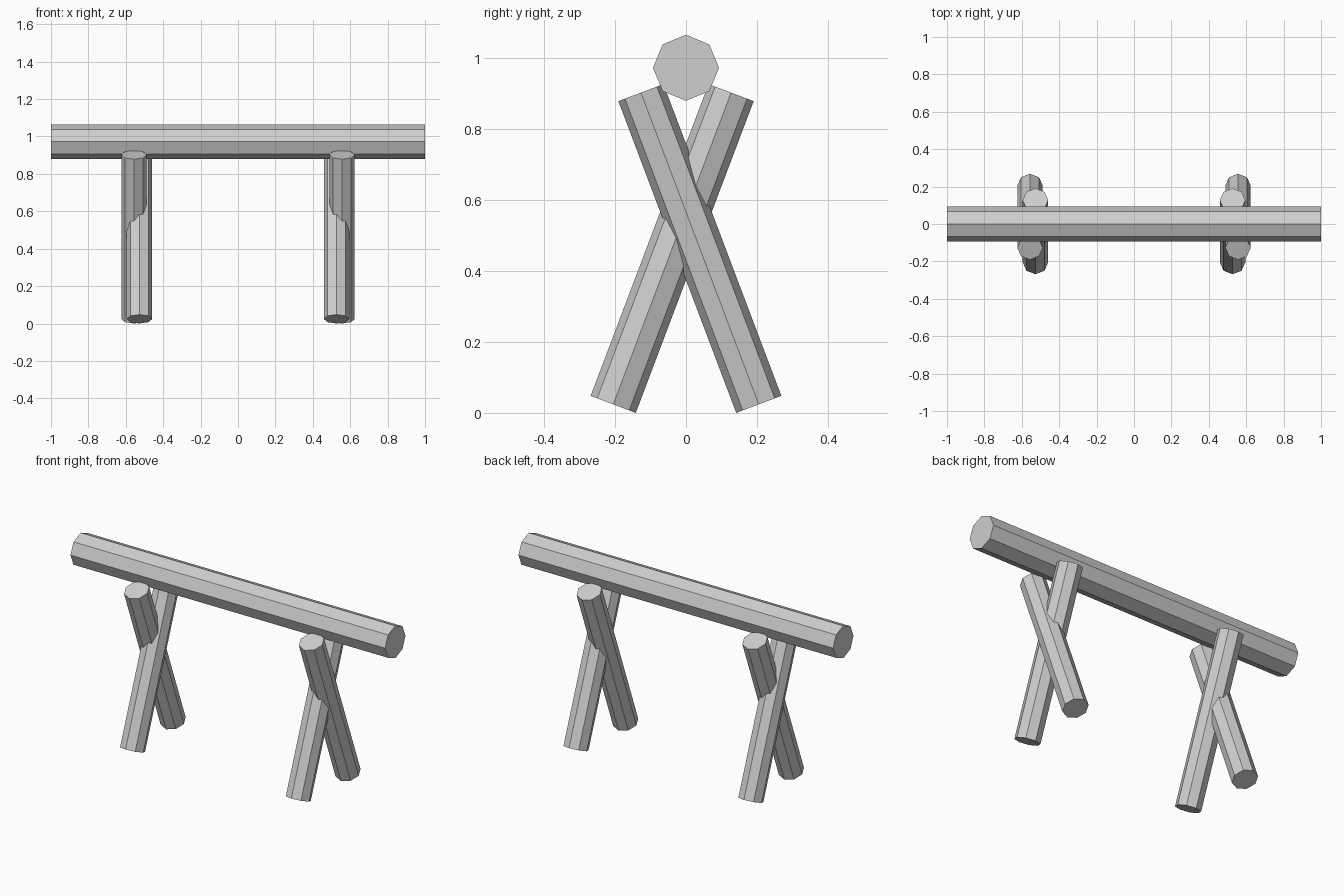
import bpy
import math
from mathutils import Vector, Matrix

cube = bpy.data.objects.get("Cube")
if cube:
    bpy.data.objects.remove(cube, do_unlink=True)

grey = bpy.data.materials.new("plain_grey")
grey.use_nodes = True
colour = (0.62, 0.62, 0.62, 1)
grey.diffuse_color = colour
grey.node_tree.nodes["Principled BSDF"].inputs["Base Color"].default_value = colour


def pole(name, start, end, radius):
    """Octagonal pole between two points, with one corner line facing along x or y."""
    start, end = Vector(start), Vector(end)
    axis = (end - start).normalized()
    side = Vector((0, 1, 0)) if abs(axis.x) > 0.9 else Vector((1, 0, 0))
    turn = Matrix((side, axis.cross(side), axis)).transposed().to_4x4()
    bpy.ops.mesh.primitive_cylinder_add(vertices=8, radius=radius,
                                        depth=(end - start).length)
    obj = bpy.context.object
    obj.name = name
    obj.matrix_world = Matrix.Translation((start + end) / 2) @ turn
    obj.data.materials.append(grey)
    return obj


# Horizontal beam
pole("beam", (-1, 0, 0.972), (1, 0, 0.972), 0.093)

# Crossed legs: the outer one leans forward, the inner one backward
foot_y, top_y = 0.205, -0.127
foot_z, top_z = 0.024, 0.902
for label, s in (("left", 1), ("right", -1)):
    for part, x, lean in (("outer", 0.556, 1), ("inner", 0.527, -1)):
        pole(f"{label}_{part}_leg", (s * x, lean * foot_y, foot_z),
             (s * x, lean * top_y, top_z), 0.068)
